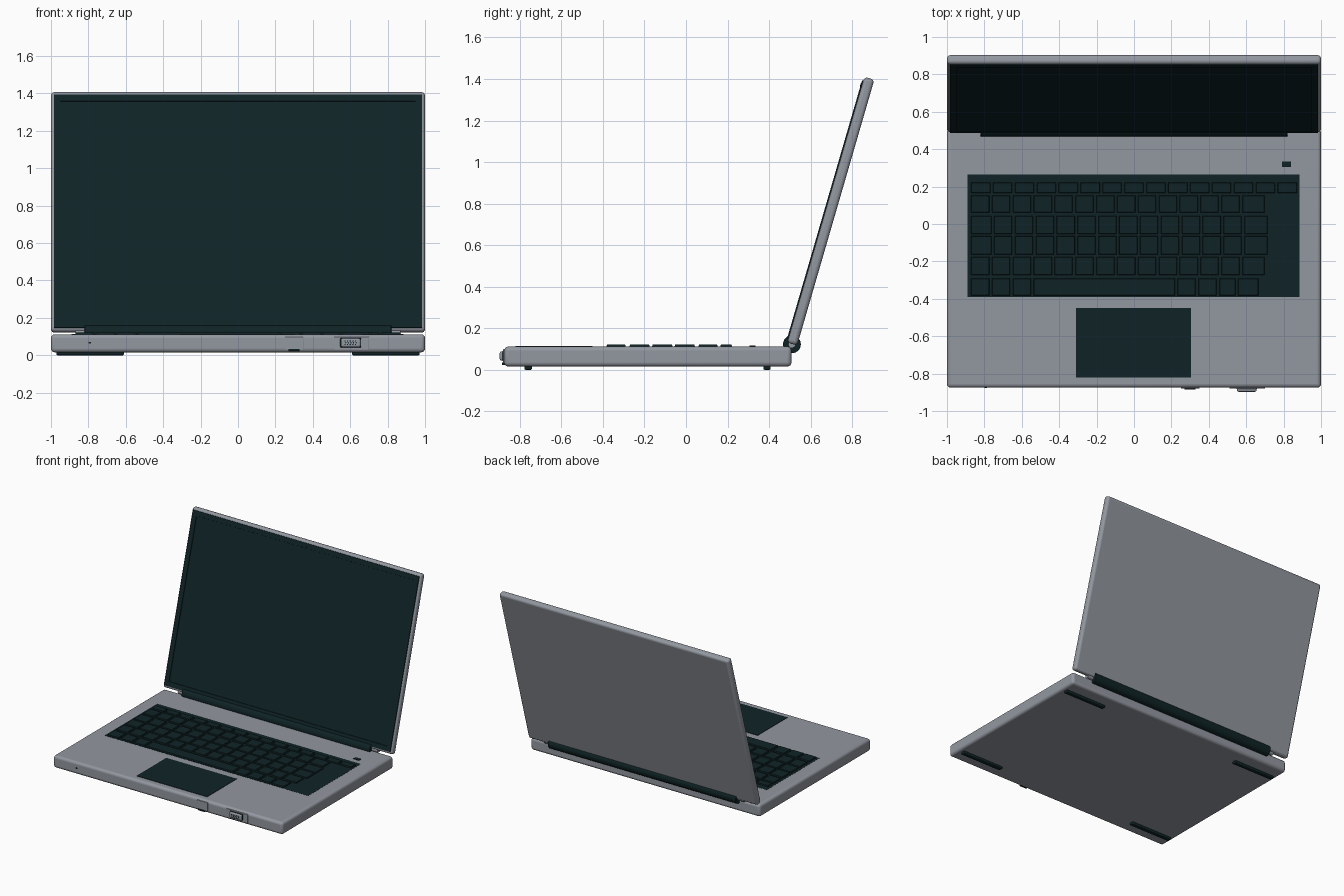
import bpy, bmesh, math
from mathutils import Matrix, Vector

cube = bpy.data.objects.get("Cube")
if cube:
    bpy.data.objects.remove(cube, do_unlink=True)


def material(name, rgb):
    m = bpy.data.materials.new(name)
    m.use_nodes = True
    m.diffuse_color = (*rgb, 1)
    m.node_tree.nodes["Principled BSDF"].inputs["Base Color"].default_value = (*rgb, 1)
    return m


silver = material("silver casing", (0.29, 0.31, 0.35))
dark = material("dark teal plastic", (0.005, 0.017, 0.019))


def finish(name, bm, mat, bevel=0, segments=3, matrix=None):
    me = bpy.data.meshes.new(name)
    if matrix:
        bm.transform(matrix)
    bm.to_mesh(me)
    bm.free()
    me.materials.append(mat)
    ob = bpy.data.objects.new(name, me)
    bpy.context.collection.objects.link(ob)
    if bevel:
        mod = ob.modifiers.new("rounded edges", "BEVEL")
        mod.width, mod.segments = bevel, segments
    bpy.ops.object.select_all(action="DESELECT")
    ob.select_set(True)
    bpy.context.view_layer.objects.active = ob
    bpy.ops.object.shade_smooth_by_angle(angle=math.radians(40))
    return ob


def add_box(bm, x, y, z):
    size = Vector((x[1] - x[0], y[1] - y[0], z[1] - z[0]))
    mid = Vector((x[0] + x[1], y[0] + y[1], z[0] + z[1])) / 2
    m = Matrix.Translation(mid) @ Matrix.Diagonal((*size, 1))
    return bmesh.ops.create_cube(bm, size=1, matrix=m)


def box(name, x, y, z, mat, **kw):
    bm = bmesh.new()
    add_box(bm, x, y, z)
    return finish(name, bm, mat, **kw)


def rod(name, centre, radius, length, axis, mat, **kw):
    bm = bmesh.new()
    bmesh.ops.create_cone(bm, cap_ends=True, segments=24, radius1=radius,
                          radius2=radius, depth=length)
    turn = Matrix.Rotation(math.pi / 2, 4, "Y" if axis == "x" else "X")
    return finish(name, bm, mat, matrix=Matrix.Translation(centre) @ turn, **kw)


# Base
TOP = 0.112
FRONT = -0.875
box("base", (-1, 1), (FRONT, 0.508), (0.016, TOP), silver, bevel=0.02, segments=4)

# Rubber feet
for side in (-1, 1):
    for label, y in (("front", -0.76), ("back", 0.39)):
        x = sorted((side * 0.61, side * 0.97))
        box(f"{label}_foot", x, (y - 0.018, y + 0.018), (0, 0.03), dark, bevel=0.006)

# Keyboard tray, touchpad and power button
box("keyboard_tray", (-0.89, 0.885), (-0.39, 0.265), (TOP - 0.004, TOP + 0.001), dark)
box("touchpad", (-0.31, 0.305), (-0.82, -0.45), (TOP - 0.004, TOP + 0.003), dark)
box("power_button", (0.79, 0.84), (0.305, 0.335), (TOP - 0.004, TOP + 0.004), dark, bevel=0.002)

# Keys: each row is a y range and a list of key widths in key units
KEY_LEFT, PITCH, GAP = -0.878, 0.1115, 0.014
rows = [
    (0.165, 0.222, [1.05] * 15),
    (0.060, 0.153, [1] * 13 + [1.2]),
    (-0.055, 0.043, [1.1] + [1] * 12 + [1.25]),
    (-0.163, -0.065, [1.1] + [1] * 12 + [1.25]),
    (-0.272, -0.175, [1] * 13 + [1.2]),
    (-0.383, -0.290, [1, 1, 1, 6.9, 1, 1, 0.9, 1.1]),
]
bm = bmesh.new()
for y0, y1, widths in rows:
    x = KEY_LEFT
    for w in widths:
        key = add_box(bm, (x + GAP / 2, x + w * PITCH - GAP / 2), (y0, y1), (TOP, TOP + 0.01))
        caps = [v for v in key["verts"] if v.co.z > TOP + 0.005]
        mid = sum((v.co for v in caps), Vector()) / 4
        for v in caps:
            v.co.x -= math.copysign(0.003, v.co.x - mid.x)
            v.co.y -= math.copysign(0.003, v.co.y - mid.y)
        x += w * PITCH
finish("keys", bm, dark)

# Front latch
box("latch", (0.25, 0.35), (FRONT - 0.004, FRONT + 0.01), (0.03, 0.1), silver, bevel=0.002)
box("latch_catch", (0.27, 0.33), (FRONT - 0.01, FRONT + 0.01), (0.024, 0.034), dark)
box("status_light", (-0.8, -0.785), (FRONT - 0.003, FRONT + 0.01), (0.062, 0.07), dark)

# Front socket with its plate, shell and pin holes
box("socket_plate", (0.51, 0.7), (FRONT - 0.005, FRONT + 0.01), (0.03, 0.1), silver, bevel=0.002)
box("socket_rim", (0.545, 0.66), (FRONT - 0.009, FRONT + 0.01), (0.04, 0.094), dark, bevel=0.008)
box("socket_shell", (0.55, 0.655), (FRONT - 0.022, FRONT + 0.01), (0.045, 0.089), silver, bevel=0.008)
for row, z in enumerate((0.058, 0.067, 0.076)):
    for i in range(5):
        x = 0.572 + 0.014 * i + 0.004 * (row % 2)
        rod("pin_hole", (x, FRONT - 0.0215, z), 0.0035, 0.004, "y", dark)

# Hinge barrel and its end pins
HINGE = (0, 0.51, 0.123)
rod("hinge_barrel", HINGE, 0.043, 1.64, "x", dark, bevel=0.004)
rod("hinge_pin", HINGE, 0.018, 1.74, "x", silver)

# Lid, built upright and leaned back
lean = Matrix.Translation((0, 0.518, 0.148)) @ Matrix.Rotation(math.radians(-16.2), 4, "X")
box("lid", (-1, 1), (-0.025, 0.025), (-0.025, 1.308), silver, bevel=0.018, segments=4, matrix=lean)

# Screen with a slightly sunken display area
bm = bmesh.new()
add_box(bm, (-0.985, 0.985), (-0.031, -0.012), (-0.008, 1.288))
bm.faces.ensure_lookup_table()
face = min(bm.faces, key=lambda f: f.calc_center_median().y)
bmesh.ops.inset_region(bm, faces=[face], thickness=0.05)
bmesh.ops.inset_region(bm, faces=[face], thickness=0.002, depth=-0.004)
finish("screen", bm, dark, matrix=lean)
rod("camera", (0, -0.031, 1.263), 0.008, 0.004, "y", dark, ).data.transform(lean)
